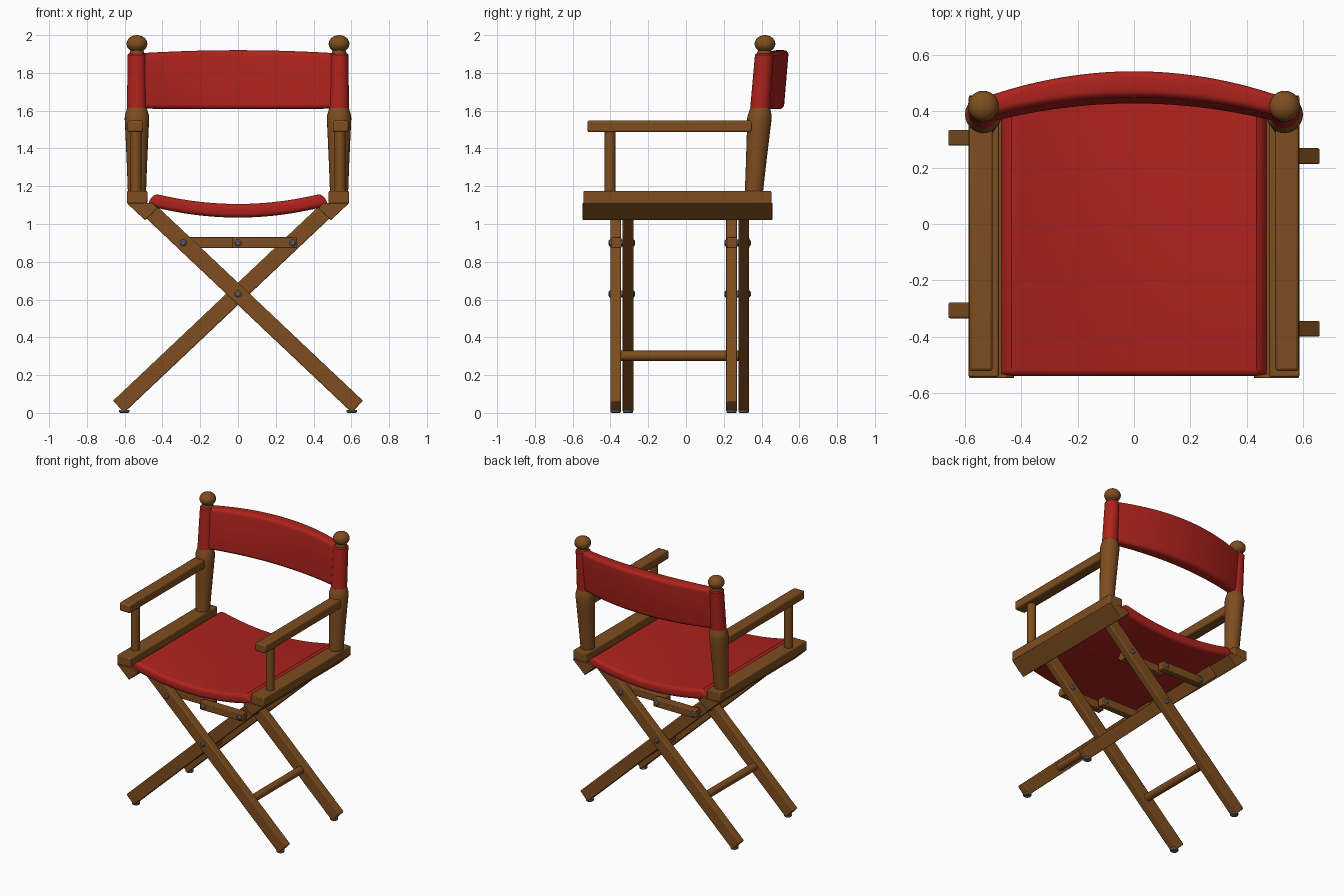
import bpy, bmesh, math

if "Cube" in bpy.data.objects:
    bpy.data.objects.remove(bpy.data.objects["Cube"])


def material(name, col):
    m = bpy.data.materials.new(name)
    m.diffuse_color = (*col, 1)
    m.use_nodes = True
    m.node_tree.nodes["Principled BSDF"].inputs["Base Color"].default_value = m.diffuse_color
    return m


WOOD = material("wood", (0.21, 0.075, 0.014))
CLOTH = material("red_canvas", (0.42, 0.016, 0.012))
METAL = material("steel", (0.13, 0.13, 0.14))


def loft(name, rings, mat, bevel=0.0):
    """Skin a closed solid through rings of equal point count."""
    bm = bmesh.new()
    vs = [[bm.verts.new(p) for p in r] for r in rings]
    n = len(rings[0])
    for a, b in zip(vs, vs[1:]):
        for i in range(n):
            j = (i + 1) % n
            bm.faces.new((a[i], a[j], b[j], b[i]))
    bm.faces.new(vs[0])
    bm.faces.new(vs[-1])
    bmesh.ops.recalc_face_normals(bm, faces=bm.faces)
    me = bpy.data.meshes.new(name)
    bm.to_mesh(me)
    bm.free()
    ob = bpy.data.objects.new(name, me)
    bpy.context.collection.objects.link(ob)
    me.materials.append(mat)
    bpy.ops.object.select_all(action='DESELECT')
    ob.select_set(True)
    bpy.context.view_layer.objects.active = ob
    bpy.ops.object.shade_smooth_by_angle(angle=math.radians(35))
    if bevel:
        b = ob.modifiers.new("bevel", 'BEVEL')
        b.width, b.segments = bevel, 2
    return ob


def prism(name, xz, y0, y1, mat=WOOD, bevel=0.006):
    return loft(name, [[(x, y, z) for x, z in xz] for y in (y0, y1)], mat, bevel)


def box(name, x0, x1, y0, y1, z0, z1, bevel=0.006):
    return prism(name, [(x0, z0), (x1, z0), (x1, z1), (x0, z1)], y0, y1, bevel=bevel)


def circle(n):
    return [(math.cos(2 * math.pi * i / n), math.sin(2 * math.pi * i / n)) for i in range(n)]


def turned(name, cx, cy, profile, mat, n=24):
    """Turned part from (radius, z); cy(z) gives the leaning axis."""
    return loft(name, [[(cx + r * c, cy(z) + r * s, z) for c, s in circle(n)]
                       for r, z in profile], mat)


def rod(name, x, z, y0, y1, r, mat, dome=0.0, n=16):
    prof = [(r * .6, y0), (r, y0 + dome), (r, y1 - dome), (r * .6, y1)] if dome else [(r, y0), (r, y1)]
    return loft(name, [[(x + q * c, y, z + q * s) for c, s in circle(n)] for q, y in prof], mat)


def rounded_rect(hw, hh, r, seg=5):
    pts = []
    for k, (sx, sy) in enumerate([(1, 1), (-1, 1), (-1, -1), (1, -1)]):
        for i in range(seg + 1):
            a = math.pi / 2 * (k + i / seg)
            pts.append((sx * (hw - r) + r * math.cos(a), sy * (hh - r) + r * math.sin(a)))
    return pts


def lean(z):
    return 0.36 + 0.075 * (z - 1.175)


# crossed legs: each bottom end on one side, top end on the other
L = math.hypot(1, 0.945)
ux, uz, hw = 1 / L, 0.945 / L, 0.043
for row, dy in (("front", 0.0), ("back", 0.613)):
    for side, s, y in (("right", 1, -0.372), ("left", -1, -0.307)):
        y += dy
        ends = [(-0.632, 0.033), (0.462, 1.067)]
        pts = [(ends[0][0] - uz * hw, ends[0][1] + ux * hw), (ends[0][0] + uz * hw, ends[0][1] - ux * hw),
               (ends[1][0] + uz * hw, ends[1][1] - ux * hw), (ends[1][0] - uz * hw, ends[1][1] + ux * hw)]
        prism(f"{row}_leg_{side}", [(-s * x, z) for x, z in pts], y - 0.028, y + 0.028)
        # foot pad
        turned(f"{row}_foot_{side}", s * 0.602, lambda z, y=y: y,
               [(0.022, 0), (0.027, 0.004), (0.027, 0.016)], METAL, 16)
        # folding brace link, on the opposite leg's plane
        a, b = sorted((s * 0.31, -s * 0.03))
        box(f"{row}_brace_{side}", a, b, y - 0.024, y + 0.03, 0.872, 0.93)
    # pivot bolts
    for x, z in ((0, 0.63), (-0.29, 0.9), (0, 0.9), (0.29, 0.9)):
        rod(f"{row}_bolt", x, z, -0.41 + dy, -0.27 + dy, 0.018, METAL, 0.006)

for side, s in (("right", 1), ("left", -1)):
    # lower dowel between legs
    y = -0.372 if s > 0 else -0.307
    rod(f"dowel_{side}", s * 0.35, 0.302, y, y + 0.613, 0.027, WOOD)
    # angled rail and flat rail under the arm
    prism(f"angled_rail_{side}", [(s * x, z) for x, z in
          ((0.588, 1.11), (0.492, 1.02), (0.424, 1.085), (0.452, 1.112))], -0.547, 0.457, bevel=0.003)
    a, b = sorted((s * 0.588, s * 0.48))
    box(f"side_rail_{side}", a, b, -0.543, 0.452, 1.108, 1.175)
    # armrest and its front support
    a, b = sorted((s * 0.585, s * 0.502))
    box(f"armrest_{side}", a, b, -0.522, 0.35, 1.486, 1.548, bevel=0.01)
    turned(f"arm_support_{side}", s * 0.54, lambda z: -0.403,
           [(0.029, 1.17), (0.029, 1.49)], WOOD, 20)
    # leaning back post with neck
    turned(f"back_post_{side}", s * 0.535, lean,
           [(0.048, 1.165), (0.053, 1.3), (0.061, 1.48), (0.065, 1.56), (0.062, 1.58),
            (0.05, 1.622), (0.04, 1.64), (0.04, 1.9), (0.033, 1.925)], WOOD)
    # ball finial
    turned(f"finial_{side}", s * 0.535, lambda z: 0.418,
           [(max(0.055 * math.sin(t), 0.002), 1.954 - 0.046 * math.cos(t))
            for t in [math.pi * i / 14 for i in range(15)]], WOOD)
    # canvas sleeve round the post
    turned(f"back_sleeve_{side}", s * 0.535, lean,
           [(0.045, 1.608), (0.053, 1.614), (0.049, 1.896), (0.042, 1.903)], CLOTH)

# curved backrest panel
rings = []
for i in range(33):
    x = -0.535 + 1.07 * i / 32
    k = 1 - (x / 0.535) ** 2
    hy, hz = 0.036 + 0.01 * k, 0.146 + 0.01 * k
    rings.append([(x, 0.402 + 0.083 * k + p + 0.085 * q, 1.757 + 0.007 * k + q)
                  for p, q in rounded_rect(hy, hz, 0.026)])
loft("backrest", rings, CLOTH)

# sagging seat with rounded side edges
rings = []
for i in range(33):
    t = math.pi * i / 32
    x = -0.47 * math.cos(t)
    edge = max(0.0, (abs(x) - 0.43) / 0.04)
    h = 0.036 * math.sqrt(max(0.06, 1 - edge ** 2))
    zc = 1.07 + 0.052 * min(1, (x / 0.43) ** 2) - 0.012 * edge
    rings.append([(x, -0.045 + p, zc + q)
                  for p, q in rounded_rect(0.495 - 0.008 * edge, h, h * 0.7)])
loft("seat", rings, CLOTH)
